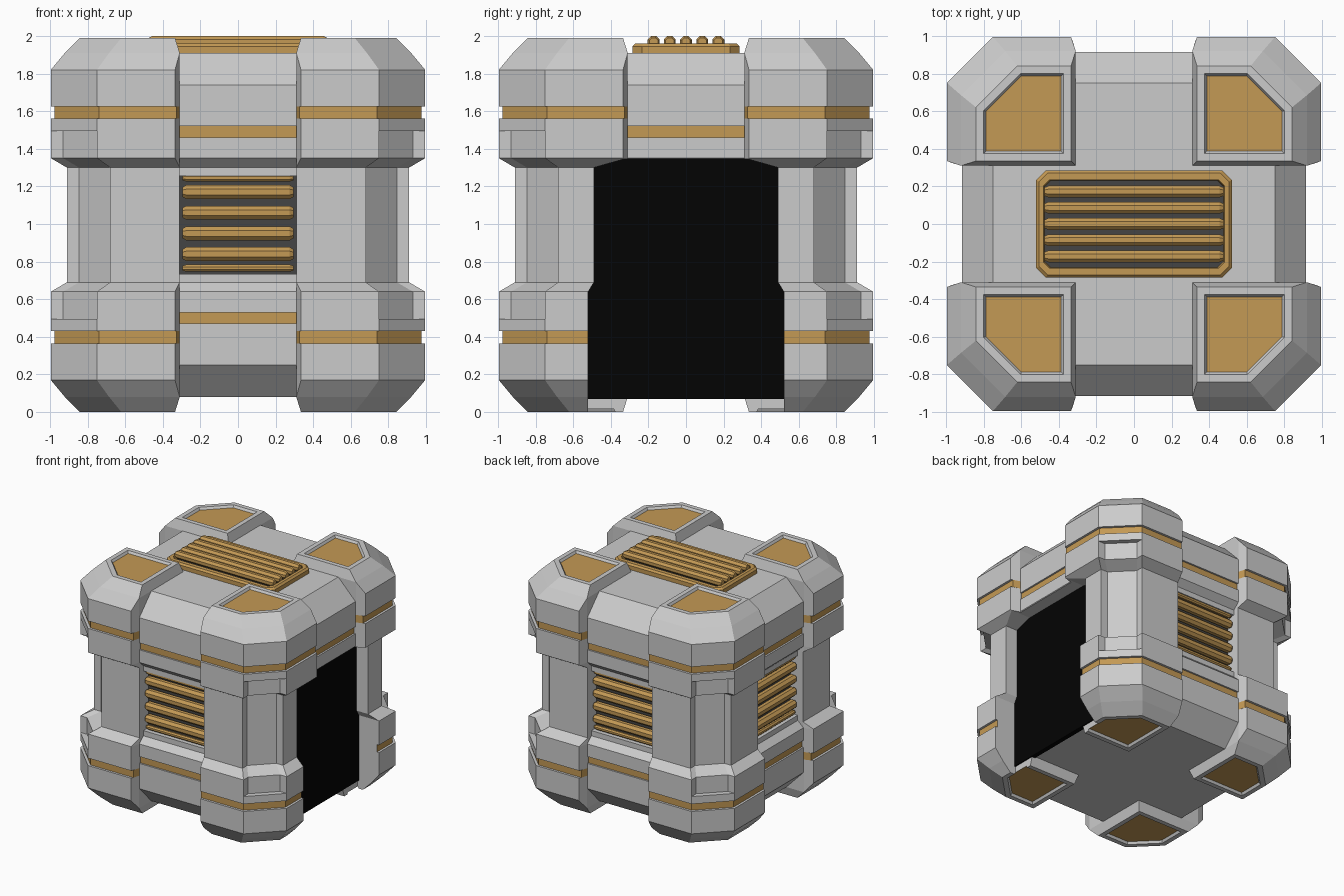
import bpy, bmesh, math
from mathutils import Matrix

if "Cube" in bpy.data.objects:
    bpy.data.objects.remove(bpy.data.objects["Cube"])


def material(name, col):
    m = bpy.data.materials.new(name)
    m.diffuse_color = (*col, 1)
    m.use_nodes = True
    m.node_tree.nodes["Principled BSDF"].inputs["Base Color"].default_value = m.diffuse_color
    return m


GOLD = material("gold", (0.55, 0.32, 0.09))
DARK = material("dark_grey", (0.06, 0.06, 0.06))
BLACK = material("black", (0.001, 0.001, 0.001))
TOP = 1.99          # height of the corner posts
MID = TOP / 2


def loft(name, rings, mats=(None,), paint=None, matrix=None, post=None):
    """Skin a list of equal-length point rings, capped at both ends."""
    bm = bmesh.new()
    rows = [[bm.verts.new(p) for p in r] for r in rings]
    n = len(rows[0])
    for a, b in zip(rows, rows[1:]):
        for i in range(n):
            j = (i + 1) % n
            bm.faces.new((a[i], a[j], b[j], b[i]))
    bm.faces.new(rows[0])
    bm.faces.new(rows[-1])
    bmesh.ops.remove_doubles(bm, verts=bm.verts[:], dist=1e-4)
    if matrix:
        bm.transform(matrix)
    bmesh.ops.recalc_face_normals(bm, faces=bm.faces[:])
    if bm.calc_volume(signed=True) < 0:
        bmesh.ops.reverse_faces(bm, faces=bm.faces[:])
    bm.normal_update()
    if paint:
        for f in bm.faces:
            f.material_index = paint(f)
    if post:
        post(bm)
    me = bpy.data.meshes.new(name)
    bm.to_mesh(me)
    bm.free()
    for m in mats:
        me.materials.append(m)
    ob = bpy.data.objects.new(name, me)
    bpy.context.collection.objects.link(ob)
    return ob


def band(f):
    """Distance of a face from mid height, and its vertical extent."""
    h = abs(f.calc_center_median().z - MID)
    return h, max(v.co.z for v in f.verts) - min(v.co.z for v in f.verts)


# ---- door opening on the right side
def slab(name, x0, x1, bottom, mats):
    side = [(0.52, bottom), (0.52, 0.64), (0.49, 0.69), (0.49, 1.30), (0.33, 1.345)]
    side += [(-y, z) for y, z in reversed(side)]
    return loft(name, [[(x, y, z) for y, z in side] for x in (x0, x1)], mats)


cutter = slab("door_cutter", 0.79, 1.3, -0.1, (None,))
cutter.hide_render = True
slab("door_panel", 0.76, 0.80, 0.07, (BLACK,))


def cut(ob):
    mod = ob.modifiers.new("door", 'BOOLEAN')
    mod.operation, mod.solver, mod.object = 'DIFFERENCE', 'EXACT', cutter
    bpy.context.view_layer.objects.active = ob
    bpy.ops.object.modifier_apply(modifier=mod.name)


# ---- corner posts: z, outer reach, chamfer start, diagonal reach, gap edge
R = .995
half = [(TOP, .84, .62, .84, .335), (1.91, .92, .685, .92, .31), (1.82, R, .75, R, .335),
        (1.625, R, .75, R, .335), (1.625, .975, .738, .975, .327), (1.56, .975, .738, .975, .327),
        (1.56, R, .75, R, .335), (1.495, R, .75, R, .335), (1.495, R, .75, .93, .335),
        (1.35, R, .75, .93, .335), (1.30, .91, .68, .845, .31)]
levels = half + [(TOP - z, *rest) for z, *rest in reversed(half)]


def post_ring(z, o, c, d, g):
    i, k = (g, o) if o < .9 else (.31, min(o, .92))
    return [(g, o, z), (c, o, z), (c, d, z), (d, c, z), (o, c, z), (o, g, z),
            (k, i, z), (i, i, z), (i, k, z)]


def post_paint(f):
    h, tall = band(f)
    return int(.57 < h < .61 and .05 < tall < .07)


def pads(bm):
    """Recessed gold pads on the ends of a post."""
    ends = [f for f in bm.faces if abs(band(f)[0] - MID) < .001 and band(f)[1] < .001]
    for t in (.04, .012):
        bmesh.ops.inset_individual(bm, faces=ends, thickness=t, use_even_offset=True)
    for f in ends:
        f.material_index = 1
        for v in f.verts:
            v.co.z += -.02 if v.co.z > MID else .02


rings = [post_ring(*lv) for lv in levels]
for sx, xn in ((-1, "left"), (1, "right")):
    for sy, yn in ((-1, "front"), (1, "back")):
        ob = loft(f"corner_post_{yn}_{xn}", rings, (None, GOLD), post_paint,
                  Matrix.Diagonal((sx, sy, 1, 1)), pads)
        if sx > 0:
            cut(ob)

# ---- central core and the four side arms
loft("core", [[(x, y, z) for x, y in ((-.31, -.31), (.31, -.31), (.31, .31), (-.31, .31))]
              for z in (.08, 1.91)])
prof = [(.31, 1.91), (.75, 1.91), (.915, 1.74), (.915, 1.52), (.9, 1.52), (.9, 1.46),
        (.915, 1.46), (.915, 1.35), (.86, 1.30), (.86, 1.255), (.79, 1.255)]
prof += [(r, TOP - z) for r, z in reversed(prof)]


def arm_paint(f):
    h, tall = band(f)
    if abs(f.normal.z) > .1 or len(f.verts) > 4:
        return 0
    if h < .01 and .5 < tall < .6:
        return 2
    return int(.47 < h < .51 and tall < .07)


def rib(name, length, r, matrix):
    """Eight-sided bar along x with tapered ends."""
    def ring(x, s):
        return [(x, s * math.cos(math.tau * (i + .5) / 8), s * math.sin(math.tau * (i + .5) / 8))
                for i in range(8)]
    L = length / 2
    loft(name, [ring(-L, r * .7), ring(-L + .02, r), ring(L - .02, r), ring(L, r * .7)],
         (GOLD,), None, matrix)


for k, side in enumerate(("front", "right", "back", "left")):
    turn = Matrix.Rotation(k * math.pi / 2, 4, 'Z')
    ob = loft(f"{side}_arm", [[(x, -r, z) for r, z in prof] for x in (-.31, .31)],
              (None, GOLD, DARK), arm_paint, turn)
    if side == "right":
        cut(ob)
        continue
    # side vent ribs
    for n, (dz, r) in enumerate(((-.24, .02), (-.165, .04), (-.055, .04),
                                 (.055, .04), (.165, .04), (.24, .02))):
        rib(f"{side}_rib_{n}", .59, r, turn @ Matrix.Translation((0, -.835, 1.005 + dz)))


# ---- top vent: framed tray with ribs
def oct_ring(hx, hy, c, z):
    q = [(hx, hy - c), (hx - c, hy)]
    pts = q + [(-x, y) for x, y in reversed(q)]
    pts += [(-x, -y) for x, y in pts]
    return [(x, y, z) for x, y in pts]


loft("top_vent_frame", [oct_ring(.52, .285, .05, 1.90), oct_ring(.52, .285, .05, 1.945),
                        oct_ring(.505, .27, .045, 1.96), oct_ring(.48, .235, .03, 1.96),
                        oct_ring(.475, .23, .03, 1.92)],
     (GOLD, DARK), lambda f: int(len(f.verts) == 8 and f.calc_center_median().z > 1.91))
for n in range(-2, 3):
    rib(f"top_rib_{n + 3}", .95, .034, Matrix.Translation((0, n * .086, 1.968)))

bpy.data.objects.remove(cutter)
